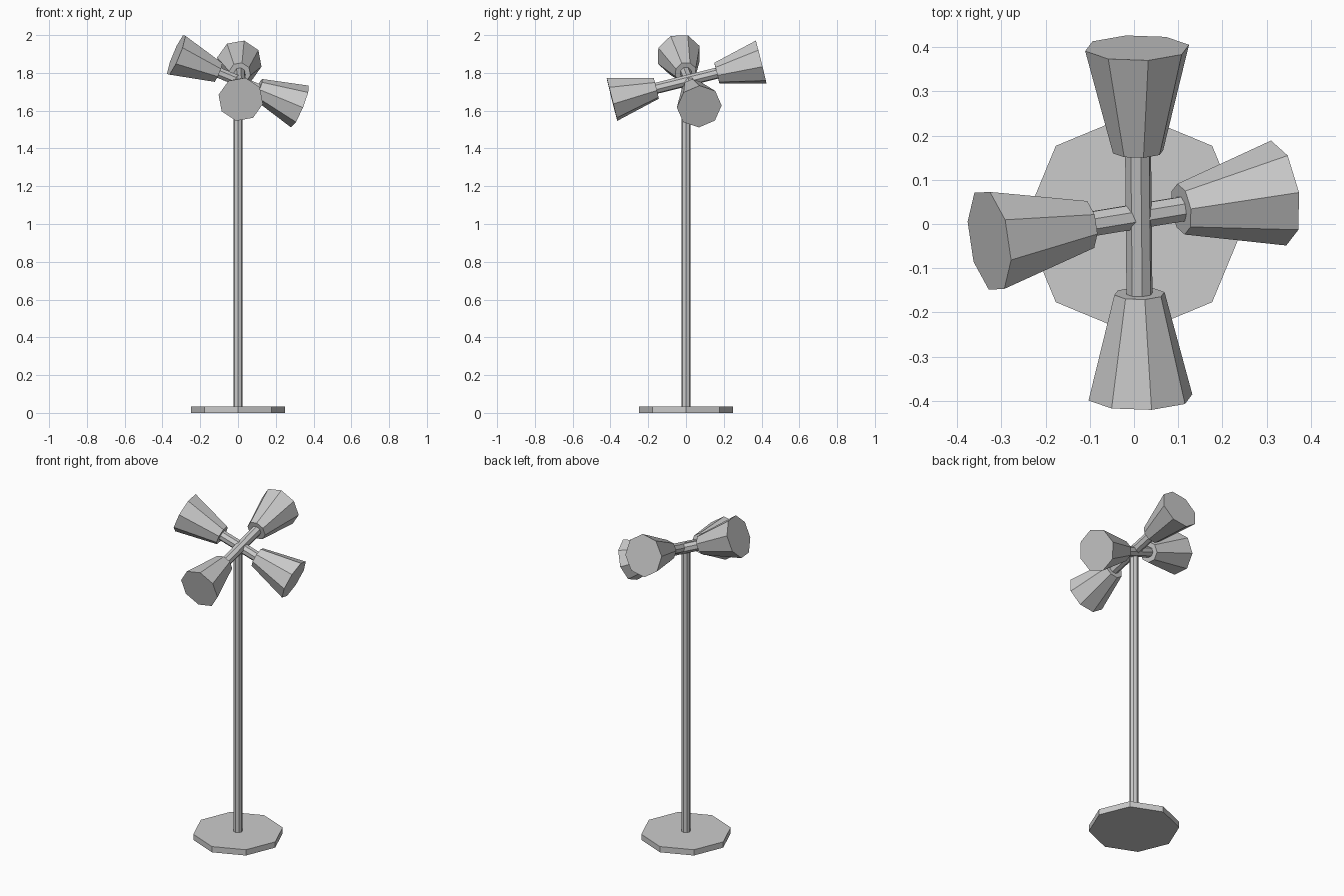
import bpy, bmesh, math
from mathutils import Vector

if "Cube" in bpy.data.objects:
    bpy.data.objects.remove(bpy.data.objects["Cube"])

Z = Vector((0, 0, 1))


def frustum(name, a, b, ra, rb, side, phase=0.0, n=8):
    """Closed n-sided frustum from a to b; `side` is the zero-angle direction."""
    a, b = Vector(a), Vector(b)
    axis = (b - a).normalized()
    h = (side - axis * side.dot(axis)).normalized()
    u = axis.cross(h)
    if u.dot(Z) < 0:
        u = -u
    bm = bmesh.new()
    rings = []
    for c, r in ((a, ra), (b, rb)):
        ring = []
        for i in range(n):
            t = math.radians(phase) + 2 * math.pi * i / n
            ring.append(bm.verts.new(c + r * (math.cos(t) * h + math.sin(t) * u)))
        rings.append(ring)
    for ring in rings:
        bm.faces.new(ring)
    for i in range(n):
        j = (i + 1) % n
        bm.faces.new((rings[0][i], rings[0][j], rings[1][j], rings[1][i]))
    bmesh.ops.recalc_face_normals(bm, faces=bm.faces)
    me = bpy.data.meshes.new(name)
    bm.to_mesh(me)
    bm.free()
    ob = bpy.data.objects.new(name, me)
    bpy.context.collection.objects.link(ob)
    return ob


# Base plate and post
X = Vector((1, 0, 0))
frustum("base", (0, 0, 0), (0, 0, 0.035), 0.25, 0.25, X)
frustum("post", (0, 0, 0.03), (0, 0, 1.76), 0.025, 0.025, X)


# Tilted crossbar with a flared lamp shade on each end
def arm(name, start, end, phases):
    start, end = Vector(start), Vector(end)
    d = (end - start).normalized()
    side = Z.cross(d).normalized()
    frustum(name + "_bar", start + d * 0.22, end - d * 0.22,
            0.03, 0.03, side, phases[0])
    for label, tip, inward, ph in (("_shade_a", start, d, phases[0]),
                                   ("_shade_b", end, -d, phases[1])):
        frustum(name + label, tip + inward * 0.242, tip, 0.058, 0.12, side, ph)


arm("long_arm", (0.0145, -0.392, 1.66), (0.007, 0.398, 1.857), (12, 12))
arm("short_arm", (-0.327, -0.038, 1.895), (0.327, 0.07, 1.622), (25, 3))
